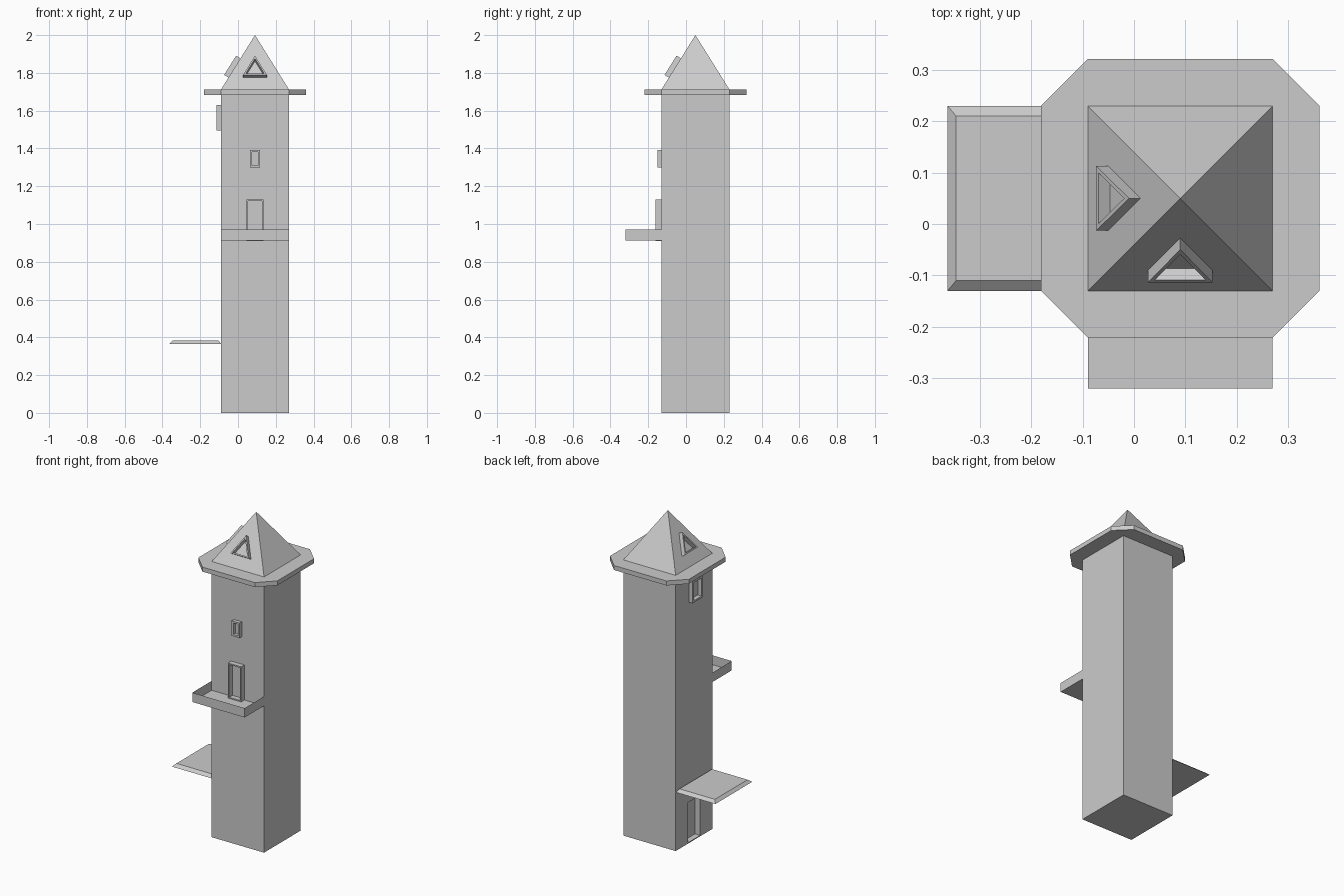
import bpy, bmesh, math
from mathutils import Matrix, Vector

if "Cube" in bpy.data.objects:
    bpy.data.objects.remove(bpy.data.objects["Cube"])

CX, CY, H = 0.09, 0.05, 0.18          # tower centre and half width
EAVE, TOP = 1.712, 2.0
LEAN = math.atan2(H, TOP - EAVE)      # tilt of the roof faces
LEFT = -math.pi / 2


def finish(name, bm):
    bmesh.ops.recalc_face_normals(bm, faces=bm.faces)
    me = bpy.data.meshes.new(name)
    bm.to_mesh(me)
    bm.free()
    ob = bpy.data.objects.new(name, me)
    bpy.context.collection.objects.link(ob)
    return ob


def loft(name, bottom, top, z0, z1):
    """Solid between two matching outlines."""
    bm = bmesh.new()
    a = [bm.verts.new((x, y, z0)) for x, y in bottom]
    b = [bm.verts.new((x, y, z1)) for x, y in top]
    n = len(a)
    bm.faces.new(a)
    bm.faces.new(b)
    for i in range(n):
        j = (i + 1) % n
        bm.faces.new((a[i], a[j], b[j], b[i]))
    return finish(name, bm)


def rect(x0, x1, y0, y1):
    return [(x0, y0), (x1, y0), (x1, y1), (x0, y1)]


def frame(name, outer, inner, depth, turn=0, z=0.0, lean=0.0):
    """Raised ring on a tower or roof face; outlines are (across, up)."""
    m = (Matrix.Translation((CX, CY, 0)) @ Matrix.Rotation(turn, 4, 'Z')
         @ Matrix.Translation((0, -H, z)) @ Matrix.Rotation(math.pi / 2 - lean, 4, 'X'))
    bm = bmesh.new()
    rings = [[bm.verts.new(m @ Vector((u, v, w))) for u, v in pts]
             for pts, w in ((outer, 0), (outer, depth), (inner, depth), (inner, 0))]
    n = len(outer)
    for k in range(4):
        a, b = rings[k], rings[(k + 1) % 4]
        for i in range(n):
            j = (i + 1) % n
            bm.faces.new((a[i], a[j], b[j], b[i]))
    return finish(name, bm)


def rect_frame(name, half, z0, z1, t, depth, turn=0):
    return frame(name, rect(-half, half, z0, z1),
                 rect(-half + t, half - t, z0 + t, z1 - t), depth, turn)


# Tower shaft with a recessed ground doorway on the left
square = rect(CX - H, CX + H, CY - H, CY + H)
tower = loft("tower", square, square, 0, 1.70)
hole = rect(CX - H - 0.05, CX - H + 0.035, CY - 0.06, CY + 0.06)
cutter = loft("doorway_cutter", hole, hole, 0.006, 0.255)
cutter.hide_render = True
cutter.hide_set(True)
mod = tower.modifiers.new("doorway", 'BOOLEAN')
mod.operation = 'DIFFERENCE'
mod.solver = 'EXACT'
mod.object = cutter

# Eight-sided eave slab
R = 0.271
octagon = [(CX + x, CY + y) for x, y in
           [(-H, -R), (H, -R), (R, -H), (R, H), (H, R), (-H, R), (-R, H), (-R, -H)]]
loft("eave_slab", octagon, octagon, 1.684, EAVE)

# Pyramid roof
bm = bmesh.new()
base = [bm.verts.new((x, y, EAVE)) for x, y in square]
apex = bm.verts.new((CX, CY, TOP))
bm.faces.new(base)
for i in range(4):
    bm.faces.new((base[i], base[(i + 1) % 4], apex))
finish("roof", bm)

# Triangular roof windows, front and left
v0 = (1.775 - EAVE) / math.cos(LEAN)
tri = [(-0.063, v0), (0.063, v0), (0, v0 + 0.12)]
mid = v0 + 0.038
tri_in = [(u * 0.79, mid + (v - mid) * 0.79) for u, v in tri]
for name, turn in (("front_roof_window", 0), ("left_roof_window", LEFT)):
    frame(name, tri, tri_in, 0.027, turn, EAVE, LEAN)

# Wall openings
rect_frame("balcony_door_frame", 0.045, 0.911, 1.13, 0.008, 0.032)
rect_frame("front_window_frame", 0.027, 1.30, 1.393, 0.011, 0.022)
rect_frame("left_window_frame", 0.05, 1.495, 1.63, 0.012, 0.025, LEFT)

# Balcony: thin-walled tray, open at the top and against the wall
deck = rect(CX - H, CX + H, -0.32, CY - H)
balcony = loft("balcony", deck, deck, 0.912, 0.97)
bm = bmesh.new()
bm.from_mesh(balcony.data)
bmesh.ops.delete(bm, geom=[f for f in bm.faces if f.normal.z > 0.9 or f.normal.y > 0.9],
                 context='FACES')
bm.to_mesh(balcony.data)
bm.free()

# Canopy over the ground doorway, with bevelled rim
loft("canopy", rect(-0.363, CX - H, CY - H, CY + H),
     rect(-0.346, CX - H - 0.012, CY - H + 0.02, CY + H - 0.02), 0.365, 0.382)
